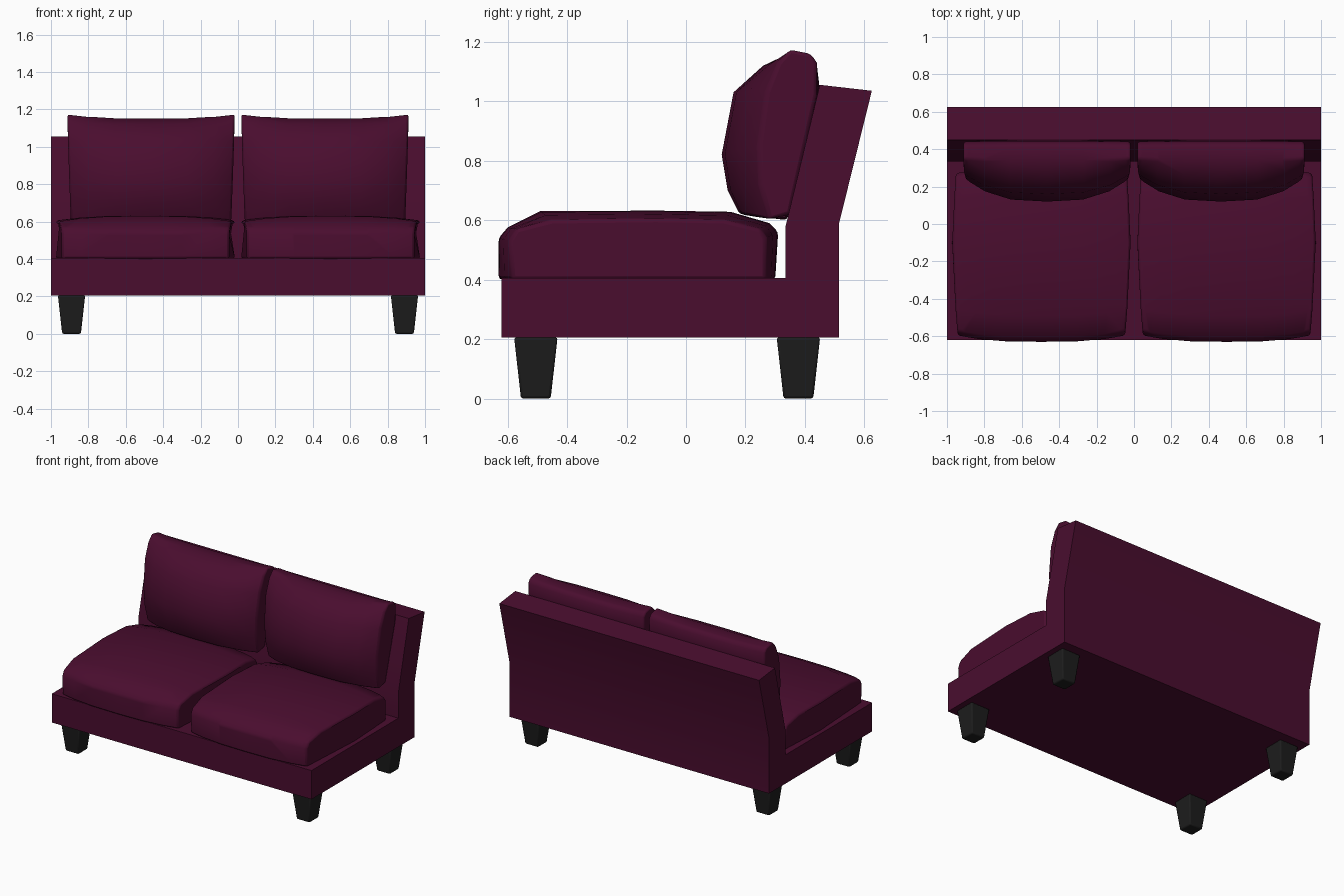
import bpy, bmesh, math

cube = bpy.data.objects.get("Cube")
if cube:
    bpy.data.objects.remove(cube, do_unlink=True)


def material(name, colour):
    m = bpy.data.materials.new(name)
    m.use_nodes = True
    m.diffuse_color = colour
    bsdf = m.node_tree.nodes["Principled BSDF"]
    bsdf.inputs["Base Color"].default_value = colour
    bsdf.inputs["Roughness"].default_value = 0.9
    return m


fabric = material("plum fabric", (0.068, 0.004, 0.028, 1))
wood = material("black wood", (0.012, 0.012, 0.012, 1))


def loft(name, rings, mat, bevel=0, angle=40):
    """Skin a list of equal-length rings and cap both ends."""
    bm = bmesh.new()
    loops = [[bm.verts.new(p) for p in ring] for ring in rings]
    n = len(loops[0])
    for a, b in zip(loops, loops[1:]):
        for i in range(n):
            j = (i + 1) % n
            bm.faces.new((a[i], a[j], b[j], b[i]))
    bm.faces.new(loops[0])
    bm.faces.new(loops[-1])
    bmesh.ops.recalc_face_normals(bm, faces=bm.faces)
    me = bpy.data.meshes.new(name)
    bm.to_mesh(me)
    bm.free()
    me.materials.append(mat)
    ob = bpy.data.objects.new(name, me)
    bpy.context.collection.objects.link(ob)
    if bevel:
        mod = ob.modifiers.new("soft edges", "BEVEL")
        mod.width = bevel
        mod.segments = 2
        mod.limit_method = "ANGLE"
        mod.angle_limit = math.radians(40)
    bpy.ops.object.select_all(action="DESELECT")
    bpy.context.view_layer.objects.active = ob
    ob.select_set(True)
    bpy.ops.object.shade_smooth_by_angle(angle=math.radians(angle))
    return ob


def cushion(name, side, x0, x1, edge, middle, shape):
    """Loft along x, blending the edge profile into the fuller middle one."""
    rings = []
    for t in (0, 0.03, 0.12, 0.28, 0.5, 0.72, 0.88, 0.97, 1):
        w = 1 - abs(2 * t - 1) ** 3
        ring = []
        for (ya, za), (yb, zb) in zip(edge, middle):
            y, z = ya + (yb - ya) * w, za + (zb - za) * w
            x = (x0 + x1) / 2 + (x1 - x0) * (t - 0.5) * shape(y, z)
            ring.append((side * x, y, z))
        rings.append(ring)
    return loft(name, rings, fabric, bevel=0.012, angle=50)


# Frame: base and leaning back in one side profile
frame = [(-0.62, 0.205), (0.515, 0.205), (0.515, 0.59), (0.625, 1.035),
         (0.45, 1.055), (0.335, 0.58), (0.335, 0.405), (-0.62, 0.405)]
loft("sofa_frame", [[(x, y, z) for y, z in frame] for x in (-1, 1)], fabric, angle=25)

# Seat cushion profiles (y, z)
seat_edge = [(-0.585, 0.4), (-0.595, 0.53), (-0.57, 0.57), (-0.45, 0.6), (-0.1, 0.605),
             (0.13, 0.6), (0.25, 0.57), (0.27, 0.54), (0.27, 0.4), (-0.1, 0.4)]
seat_mid = [(-0.63, 0.4), (-0.63, 0.54), (-0.6, 0.575), (-0.49, 0.63), (-0.1, 0.632),
            (0.15, 0.628), (0.28, 0.59), (0.31, 0.56), (0.3, 0.4), (-0.1, 0.4)]

# Back cushion profiles (y, z)
back_edge = [(0.28, 0.6), (0.25, 0.72), (0.245, 0.85), (0.27, 1.03), (0.31, 1.13),
             (0.35, 1.175), (0.42, 1.16), (0.44, 1.13), (0.44, 1.02), (0.35, 0.62)]
back_mid = [(0.18, 0.62), (0.14, 0.7), (0.12, 0.82), (0.16, 1.03), (0.26, 1.12),
            (0.34, 1.15), (0.42, 1.145), (0.44, 1.12), (0.45, 1.04), (0.34, 0.6)]

for label, side in (("left", 1), ("right", -1)):
    cushion(label + "_seat_cushion", side, 0.018, 0.972, seat_edge, seat_mid,
            lambda y, z: 1 - 0.28 * (y + 0.12) ** 2)
    cushion(label + "_back_cushion", side, 0.018, 0.912, back_edge, back_mid,
            lambda y, z: 1 - 0.08 * max(0, 1.1 - z))

    # Tapered legs
    for end, cy in (("front", -0.505), ("back", 0.378)):
        rings = []
        for half, z in ((0.05, 0), (0.073, 0.206)):
            rings.append([(side * 0.89 + sx * half, cy + sy * half, z)
                          for sx, sy in ((-1, -1), (1, -1), (1, 1), (-1, 1))])
        loft(f"{end}_{label}_leg", rings, wood, bevel=0.008)
